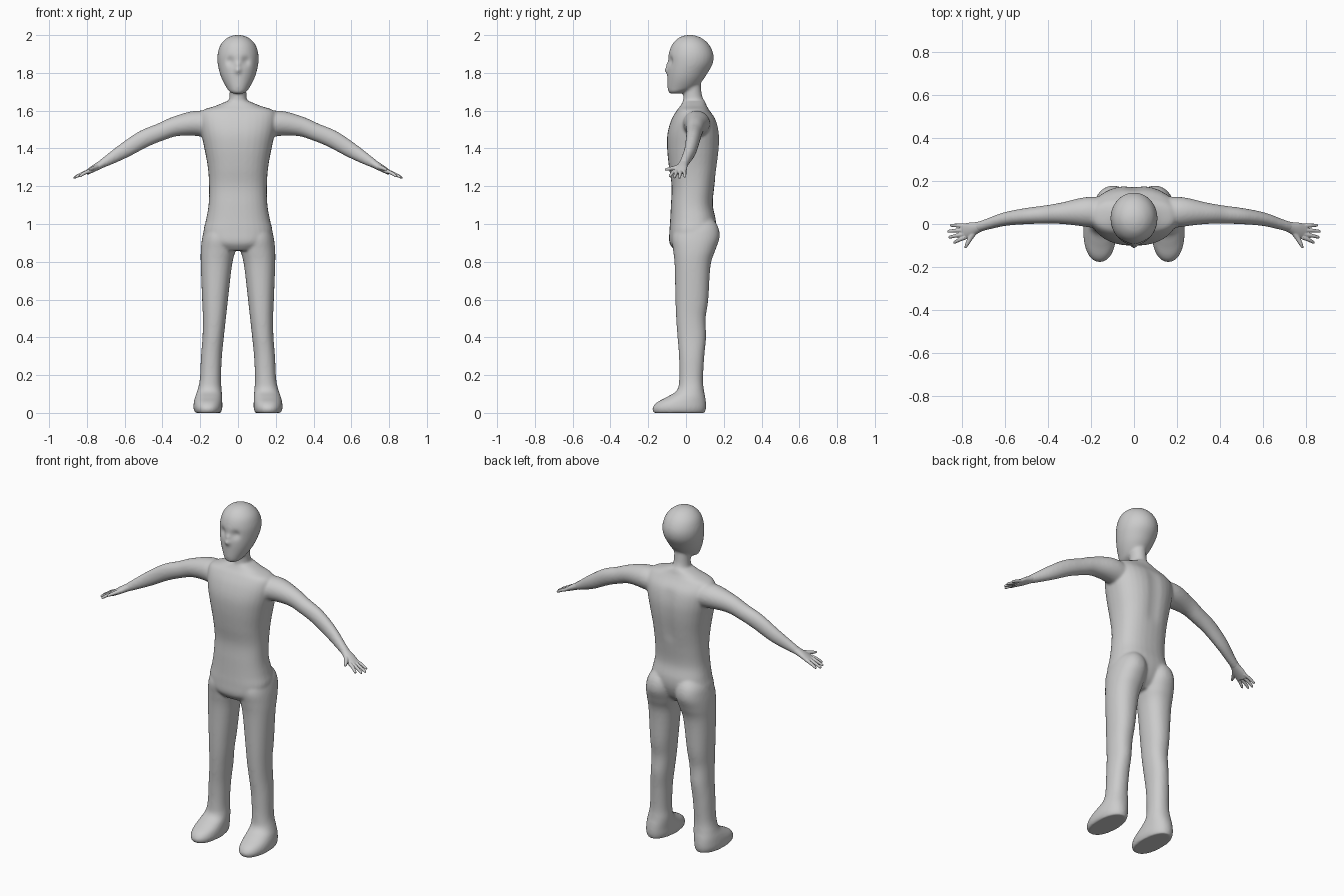
import bpy, bmesh, math
from mathutils import Vector

if "Cube" in bpy.data.objects:
    bpy.data.objects.remove(bpy.data.objects["Cube"])

STEPS, SIDES = 5, 32


def smooth_rows(rows):
    """Catmull-Rom interpolation between rows of numbers."""
    out = []
    for i in range(len(rows) - 1):
        p0, p1 = rows[max(i - 1, 0)], rows[i]
        p2, p3 = rows[i + 1], rows[min(i + 2, len(rows) - 1)]
        for s in range(STEPS):
            t = s / STEPS
            out.append([0.5 * (2 * b + (c - a) * t + (2 * a - 5 * b + 4 * c - d) * t * t
                               + (3 * b - a - 3 * c + d) * t ** 3)
                        for a, b, c, d in zip(p0, p1, p2, p3)])
    return out + [list(rows[-1])]


def skin(bm, rings, power, side):
    """Bridge rings (centre, u, v) of superellipse sections into a closed solid."""
    def bend(w):
        return math.copysign(abs(w) ** (2 / power), w)
    loops = []
    for c, u, v in rings:
        loop = []
        for k in range(SIDES):
            a = 2 * math.pi * k / SIDES
            p = c + u * bend(math.cos(a)) + v * bend(math.sin(a))
            loop.append(bm.verts.new((p.x * side, p.y, p.z)))
        loops.append(loop)
    for a, b in zip(loops, loops[1:]):
        for k in range(SIDES):
            n = (k + 1) % SIDES
            bm.faces.new((a[k], a[n], b[n], b[k]))
    bm.faces.new(loops[0])
    bm.faces.new(loops[-1])


def stack(bm, rows, power=2.0, side=1):
    """Upright solid from rows (z, x0, x1, y0, y1)."""
    skin(bm, [(Vector(((x0 + x1) / 2, (y0 + y1) / 2, z)),
               Vector(((x1 - x0) / 2, 0, 0)), Vector((0, (y1 - y0) / 2, 0)))
              for z, x0, x1, y0, y1 in smooth_rows(rows)], power, side)


def limb(bm, rows, side=1):
    """Sideways solid from rows (x, y, z, flat radius, upright radius)."""
    rows = smooth_rows(rows)
    pts = [Vector(r[:3]) for r in rows]
    rings = []
    for i, r in enumerate(rows):
        t = (pts[min(i + 1, len(pts) - 1)] - pts[max(i - 1, 0)]).normalized()
        u = t.cross(Vector((0, 0, 1))).normalized()
        rings.append((pts[i], u * r[3], t.cross(u) * r[4]))
    skin(bm, rings, 2.0, side)


def fuse(bm, name, voxel, rounds, bumps=()):
    """Merge the overlapping solids into one smooth skin, then sculpt bumps."""
    bmesh.ops.recalc_face_normals(bm, faces=bm.faces)
    me = bpy.data.meshes.new(name)
    bm.to_mesh(me)
    bm.free()
    ob = bpy.data.objects.new(name, me)
    bpy.context.collection.objects.link(ob)
    bpy.ops.object.select_all(action='DESELECT')
    bpy.context.view_layer.objects.active = ob
    ob.select_set(True)
    m = ob.modifiers.new("fuse", 'REMESH')
    m.mode, m.voxel_size = 'VOXEL', voxel
    bpy.ops.object.modifier_apply(modifier=m.name)
    m = ob.modifiers.new("relax", 'SMOOTH')
    m.factor, m.iterations = 0.5, rounds
    bpy.ops.object.modifier_apply(modifier=m.name)
    for v in ob.data.vertices:
        for x, y, z, r, dy in bumps:
            d2 = (v.co - Vector((x, y, z))).length_squared
            if d2 < 9 * r * r:
                v.co.y += dy * math.exp(-d2 / (r * r))
    bpy.ops.object.shade_smooth()
    return ob


body = bmesh.new()

# Head
stack(body, [(z, -w, w, f, b) for z, w, f, b in [
    (1.69, .025, -.085, -.03), (1.70, .045, -.093, .0), (1.72, .06, -.098, .05),
    (1.76, .082, -.099, .088), (1.80, .097, -.099, .115), (1.85, .108, -.096, .142),
    (1.90, .108, -.092, .145), (1.95, .092, -.074, .122), (1.985, .058, -.04, .082),
    (2.0, .02, .0, .04)]])

# Neck
stack(body, [(z, -w, w, f, b) for z, w, f, b in [
    (1.58, .09, -.04, .12), (1.64, .055, -.018, .105),
    (1.68, .045, -.014, .085), (1.78, .045, -.01, .075)]])

# Torso
stack(body, [(z, -w, w, f, b) for z, w, f, b in [
    (.86, .10, -.06, .09), (.90, .16, -.088, .13), (.96, .182, -.088, .155),
    (1.02, .17, -.084, .158), (1.10, .156, -.08, .142), (1.20, .153, -.076, .15),
    (1.30, .16, -.09, .165), (1.40, .178, -.10, .177), (1.48, .195, -.098, .177),
    (1.55, .205, -.078, .16), (1.60, .19, -.05, .125), (1.625, .12, -.03, .11),
    (1.65, .06, -.015, .10)]], 2.4)

for s in (1, -1):
    # Leg and foot
    stack(body, [
        (1.04, .05, .13, .0, .13), (.99, .015, .172, -.05, .168), (.93, .006, .189, -.075, .178),
        (.86, .014, .197, -.068, .155), (.78, .032, .197, -.06, .13), (.60, .053, .19, -.056, .118),
        (.50, .064, .186, -.052, .104), (.40, .075, .188, -.045, .106), (.30, .085, .196, -.037, .097),
        (.18, .09, .202, -.036, .09), (.12, .086, .215, -.048, .095), (.085, .084, .227, -.10, .102),
        (.055, .083, .234, -.155, .106), (.025, .083, .236, -.178, .106), (.0, .09, .228, -.172, .10)],
        2.2, s)
    # Arm
    limb(body, [
        (.12, .05, 1.52, .075, .07), (.22, .056, 1.533, .07, .067), (.33, .05, 1.517, .051, .053),
        (.41, .044, 1.487, .043, .047), (.50, .037, 1.45, .038, .047), (.60, .023, 1.39, .032, .041),
        (.68, .0, 1.342, .026, .03), (.735, -.017, 1.31, .024, .02)], s)

# Face and back modelling
bumps = [(0, -.105, 1.815, .018, -.016), (0, -.10, 1.845, .014, -.008)]
bumps += [(x, -.085, 1.862, .024, .012) for x in (-.042, .042)]
bumps += [(0, .17, 1.28 + .05 * i, .04, -.005) for i in range(6)]
fuse(body, "body", .007, 10, bumps)

# Hands: palm, four fingers and a thumb
for s, name in ((1, "left_hand"), (-1, "right_hand")):
    hand = bmesh.new()
    limb(hand, [(.695, -.005, 1.333, .022, .022), (.73, -.016, 1.313, .026, .02),
                (.765, -.028, 1.293, .035, .017), (.80, -.037, 1.272, .036, .012)], s)
    for y0, x1, y1, z1 in [(-.008, .858, -.006, 1.25), (-.027, .87, -.034, 1.245),
                           (-.046, .864, -.061, 1.247), (-.062, .842, -.085, 1.252)]:
        mid = ((.785 + x1) / 2, (y0 + y1) / 2, (1.282 + z1) / 2 + .002)
        limb(hand, [(.785, y0, 1.282, .010, .010), (*mid, .009, .009),
                    (x1 - .006, y1, z1 + .002, .007, .007), (x1, y1, z1, .004, .004)], s)
    limb(hand, [(.735, -.025, 1.308, .014, .013), (.76, -.062, 1.297, .012, .011),
                (.777, -.092, 1.291, .009, .009), (.786, -.112, 1.287, .005, .005)], s)
    fuse(hand, name, .003, 4)
